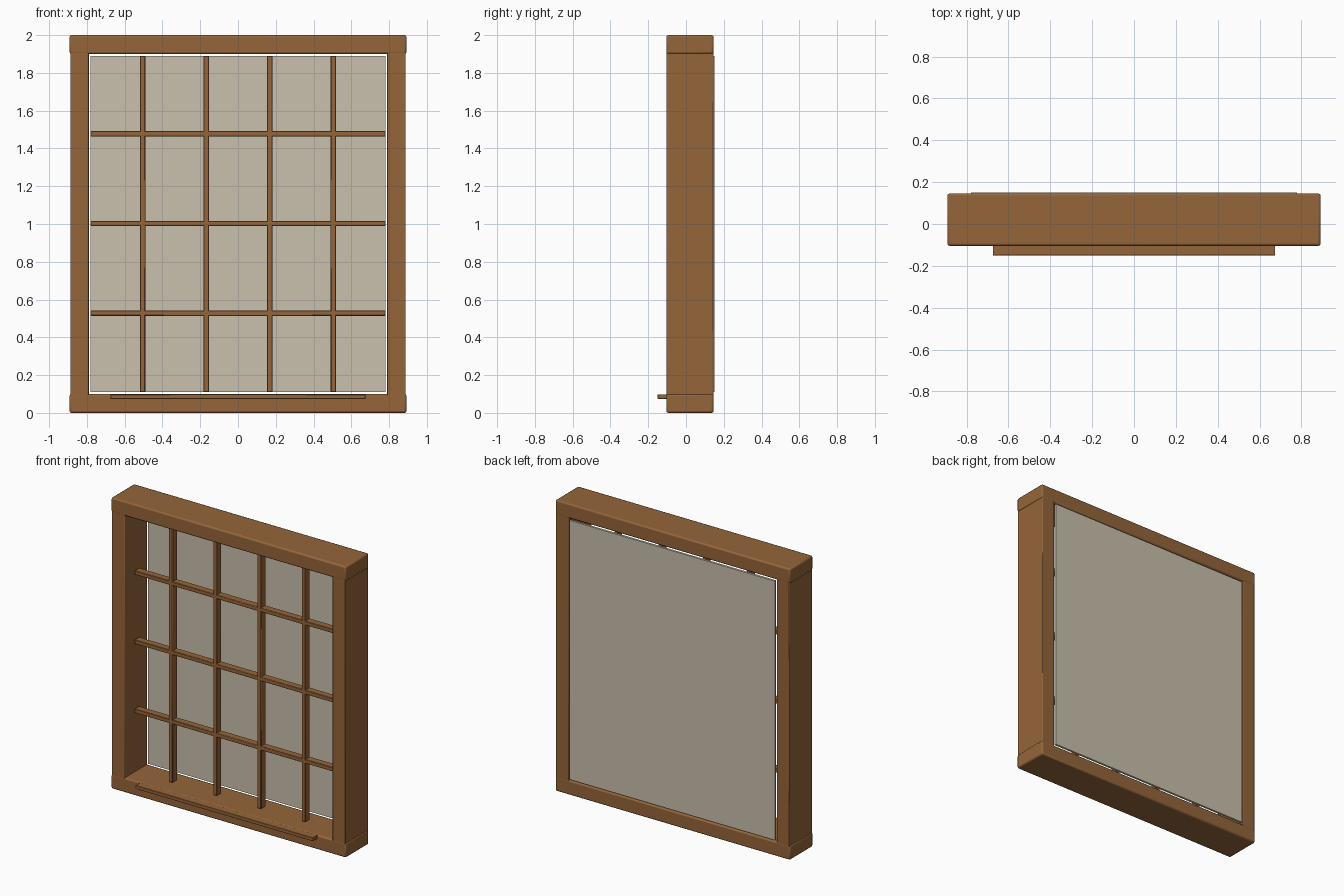
import bpy

if "Cube" in bpy.data.objects:
    bpy.data.objects.remove(bpy.data.objects["Cube"])


def material(name, rgb):
    m = bpy.data.materials.new(name)
    m.diffuse_color = (*rgb, 1.0)
    m.use_nodes = True
    m.node_tree.nodes["Principled BSDF"].inputs["Base Color"].default_value = m.diffuse_color
    return m


WOOD = material("brown_wood", (0.30, 0.13, 0.043))
PANE = material("pale_beige_pane", (0.59, 0.53, 0.42))


def box(name, lo, hi, mat, bevel=0.0, segments=2):
    """Axis-aligned box between two corners, with optionally rounded edges."""
    bpy.ops.mesh.primitive_cube_add(
        size=1, location=[(a + b) / 2 for a, b in zip(lo, hi)])
    ob = bpy.context.object
    ob.name = name
    ob.scale = [b - a for a, b in zip(lo, hi)]
    bpy.ops.object.transform_apply(location=False, rotation=False, scale=True)
    ob.data.materials.append(mat)
    if bevel:
        mod = ob.modifiers.new("rounded_edges", 'BEVEL')
        mod.width = bevel
        mod.segments = segments
        bpy.ops.object.shade_smooth_by_angle()
    return ob


FRONT, BACK = -0.104, 0.146   # frame depth
W, INNER = 0.892, 0.79        # outer and inner half widths
LOW, HIGH = 0.10, 1.90        # opening heights

# Outer frame: top and bottom rails, and side stiles between them
box("bottom_rail", (-W, FRONT, 0), (W, BACK, LOW), WOOD, 0.01)
box("top_rail", (-W, FRONT, HIGH), (W, BACK, 2), WOOD, 0.01)
for side, name in ((-1, "left_stile"), (1, "right_stile")):
    x0, x1 = sorted((side * INNER, side * (W - 0.004)))
    box(name, (x0, FRONT + 0.001, LOW - 0.012),
        (x1, BACK - 0.001, HIGH + 0.012), WOOD, 0.004)

# Pane set flush with the back, with a thin gap around it
box("pane", (-0.78, 0.135, 0.11), (0.78, 0.15, 1.89), PANE)

# Glazing bars in the middle of the frame depth
BAR = 0.014
for i, x in enumerate((-0.505, -0.168, 0.168, 0.505)):
    box(f"vertical_bar_{i + 1}", (x - BAR, -0.01, 0.11),
        (x + BAR, 0.04, 1.89), WOOD, 0.003, 1)
for i, z in enumerate((0.528, 1.003, 1.478)):
    box(f"horizontal_bar_{i + 1}", (-0.78, -0.01, z - BAR),
        (0.78, 0.04, z + BAR), WOOD, 0.003, 1)

# Narrow sill ledge on the front of the bottom rail
box("sill", (-0.675, -0.15, 0.074), (0.675, -0.09, 0.098), WOOD, 0.002, 1)
